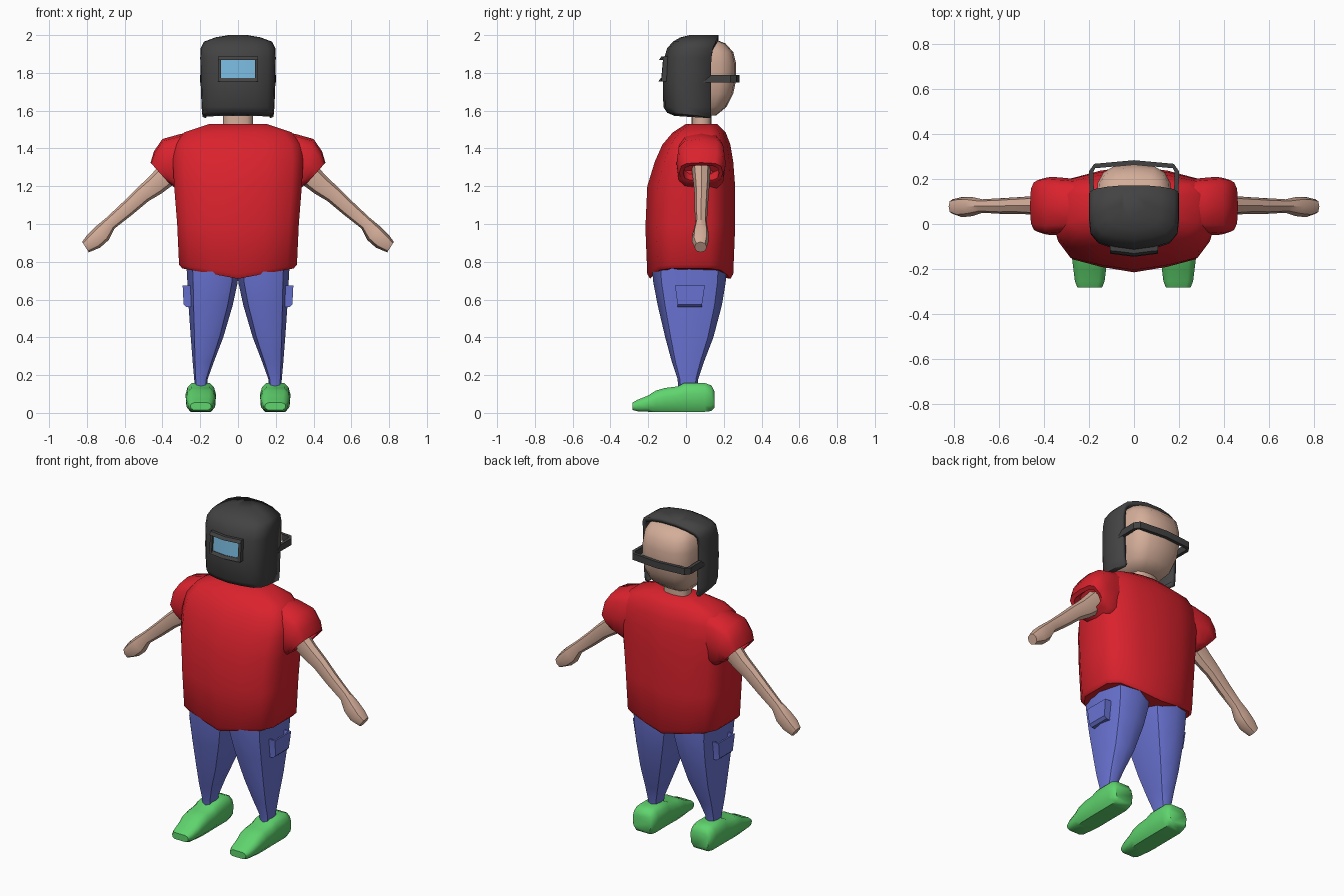
import bpy, bmesh, math

if "Cube" in bpy.data.objects:
    bpy.data.objects.remove(bpy.data.objects["Cube"])


def material(name, rgb):
    m = bpy.data.materials.new(name)
    m.diffuse_color = (*rgb, 1)
    m.use_nodes = True
    m.node_tree.nodes["Principled BSDF"].inputs["Base Color"].default_value = m.diffuse_color
    return m


RED = material("shirt red", (0.70, 0.016, 0.026))
BLUE = material("trouser blue", (0.145, 0.175, 0.66))
GREEN = material("shoe green", (0.115, 0.66, 0.155))
SKIN = material("skin", (0.66, 0.42, 0.32))
DARK = material("mask grey", (0.055, 0.055, 0.055))
GLASS = material("visor blue", (0.19, 0.48, 0.72))


def finish(bm, name, mat, mirror=False, angle=45, thickness=0):
    bmesh.ops.recalc_face_normals(bm, faces=bm.faces)
    me = bpy.data.meshes.new(name)
    bm.to_mesh(me)
    bm.free()
    me.materials.append(mat)
    ob = bpy.data.objects.new(name, me)
    bpy.context.collection.objects.link(ob)
    bpy.ops.object.select_all(action='DESELECT')
    ob.select_set(True)
    bpy.context.view_layer.objects.active = ob
    bpy.ops.object.shade_smooth_by_angle(angle=math.radians(angle))
    if thickness:
        mod = ob.modifiers.new("thickness", 'SOLIDIFY')
        mod.thickness, mod.offset = thickness, -1
    if mirror:
        ob.modifiers.new("mirror", 'MIRROR').use_clip = False
    return ob


def loft(name, rings, mat, closed=True, first_cap=True, **kw):
    """Skin a row of cross-sections that share one point count."""
    bm = bmesh.new()
    rows = [[bm.verts.new(p) for p in r] for r in rings]
    n = len(rows[0])
    for a, b in zip(rows, rows[1:]):
        for i in range(n if closed else n - 1):
            j = (i + 1) % n
            bm.faces.new((a[i], a[j], b[j], b[i]))
    if first_cap:
        bm.faces.new(rows[0])
    bm.faces.new(rows[-1])
    return finish(bm, name, mat, **kw)


def oval(x0, z0, x1, z1, y0, y1, n=12, p=0.75):
    """Rounded section spanning two x-z points and a y range."""
    pts = []
    for i in range(n):
        t = 2 * math.pi * i / n
        c, s = math.cos(t), math.sin(t)
        c, s = (math.copysign(abs(v) ** p, v) if abs(v) > 1e-6 else 0 for v in (c, s))
        pts.append(((x0 + x1) / 2 + c * (x0 - x1) / 2,
                    (y0 + y1) / 2 + s * (y1 - y0) / 2,
                    (z0 + z1) / 2 + c * (z0 - z1) / 2))
    return pts


# Shirt body: plan outline with a ridge down the front and back
half = [(0, -1), (.45, -.9), (.84, -.76), (1, -.45), (1, .45), (.84, .75), (.45, .9), (0, 1)]
plan = half + [(-x, y) for x, y in half[-2:0:-1]]


def torso_ring(z, w, y0, y1, dip):
    return [(x * w, (y0 + y1) / 2 + y * (y1 - y0) / 2, z - dip * (1 - abs(x))) for x, y in plan]


loft("shirt", [torso_ring(*r) for r in [
    (.765, .295, -.19, .235, .055), (.785, .312, -.205, .25, .05),
    (1.0, .322, -.215, .26, .02), (1.2, .338, -.205, .26, 0),
    (1.33, .345, -.165, .25, 0), (1.42, .335, -.125, .235, 0),
    (1.485, .285, -.07, .21, 0), (1.53, .15, 0, .165, 0)]], RED)

# Sleeves with a recessed opening
loft("sleeve", [oval(*r, p=.6) for r in [
    (.18, 1.50, .20, 1.20, -.03, .19), (.31, 1.475, .30, 1.17, -.045, .205),
    (.40, 1.45, .335, 1.19, -.05, .21), (.445, 1.385, .35, 1.205, -.045, .205),
    (.463, 1.325, .365, 1.215, -.035, .195), (.445, 1.31, .375, 1.23, -.015, .175),
    (.40, 1.35, .33, 1.27, -.015, .175)]], RED, mirror=True, angle=50)

# Arms ending in mitten-like hands
loft("arm", [oval(*r, n=8, p=.9) for r in [
    (.38, 1.35, .30, 1.24, .03, .13), (.47, 1.25, .40, 1.165, .04, .125),
    (.535, 1.19, .475, 1.12, .045, .12), (.61, 1.115, .565, 1.045, .045, .115),
    (.695, 1.035, .655, .975, .05, .11), (.755, .985, .685, .915, .035, .12),
    (.80, .94, .73, .875, .03, .12), (.825, .905, .79, .85, .045, .11)]],
    SKIN, mirror=True)

# Trouser legs
loft("trouser_leg", [oval(*r, n=8, p=.75) for r in [
    (.272, .765, -.005, .765, -.18, .215), (.268, .69, .002, .69, -.173, .21),
    (.262, .57, .028, .57, -.15, .19), (.25, .40, .078, .40, -.11, .145),
    (.24, .27, .128, .27, -.075, .095), (.232, .18, .16, .18, -.045, .065),
    (.228, .13, .165, .13, -.04, .06)]], BLUE, mirror=True, angle=50)


# Side pockets, open at the top
def rect(x0, x1, y0, y1, z):
    return [(x0, y0, z), (x1, y0, z), (x1, y1, z), (x0, y1, z)]


loft("pocket", [rect(*r) for r in [
    (.24, .272, -.045, .085, .56), (.24, .288, -.045, .085, .575),
    (.24, .293, -.058, .1, .675), (.25, .283, -.048, .09, .675),
    (.25, .272, -.04, .08, .63)]], BLUE, mirror=True, angle=20)


# Shoes, lofted from heel to toe
def shoe_ring(y, w, bottom, top):
    h = top - bottom
    side = [(.68, 0), (.95, .22), (1, .62), (.88, .85), (.6, 1)]
    pts = side + [(-x, z) for x, z in reversed(side)]
    return [(.197 + x * w, y, bottom + z * h) for x, z in pts]


loft("shoe", [shoe_ring(*r) for r in [
    (.15, .06, .025, .115), (.135, .072, .01, .145), (.10, .08, .006, .158),
    (-.01, .08, .006, .158), (-.045, .08, .006, .14), (-.11, .08, .005, .132),
    (-.16, .078, .005, .118), (-.20, .073, .006, .092), (-.255, .066, .008, .07),
    (-.283, .055, .015, .055)]], GREEN, mirror=True)

# Neck and head
loft("neck", [oval(-.08, z, .08, z, .03, .135) for z in (1.48, 1.64)], SKIN)
loft("head", [oval(-w, z, w, z, y0, y1, n=16, p=.65) for z, w, y0, y1 in [
    (1.575, .10, -.04, .16), (1.62, .14, -.07, .215), (1.69, .163, -.085, .25),
    (1.76, .17, -.09, .265), (1.85, .17, -.085, .265), (1.91, .163, -.06, .25),
    (1.955, .14, -.03, .21), (1.975, .10, .0, .16)]], SKIN, angle=60)


# Welding mask: a shell that is open behind and below
def mask_ring(z, w, y0, y1, rise):
    side = [(1, 1), (1, .5), (.97, .3), (.8, .14), (.45, .05), (0, 0)]
    pts = side + [(-x, y) for x, y in side[-2::-1]]
    return [(x * w, y0 + y * (y1 - y0), z + rise * (1 - y)) for x, y in pts]


loft("mask", [mask_ring(*r) for r in [
    (1.56, .17, -.06, .13, .012), (1.567, .188, -.10, .132, .022),
    (1.62, .193, -.12, .132, 0), (1.75, .198, -.122, .132, 0),
    (1.88, .2, -.115, .134, 0), (1.93, .198, -.10, .142, 0),
    (1.965, .18, -.07, .155, 0), (1.988, .12, -.03, .166, 0),
    (2.0, .05, .02, .172, 0)]], DARK, closed=False, first_cap=False, thickness=.025)


# Visor: a slightly bent pane inside a raised frame
def bent_slab(name, x0, x1, z0, z1, front, mat):
    xs = [x0, 0, x1] if x0 < 0 < x1 else [x0, x1]
    rings = []
    for x in xs:
        y = front + abs(x) * .13
        rings.append([(x, y, z0), (x, y + .012, z1), (x, y + .04, z1), (x, y + .04, z0)])
    loft(name, rings, mat, angle=25)


bent_slab("visor_glass", -.092, .092, 1.768, 1.872, -.131, GLASS)
bent_slab("frame_top", -.106, .106, 1.868, 1.886, -.143, DARK)
bent_slab("frame_bottom", -.106, .106, 1.755, 1.772, -.146, DARK)
bent_slab("frame_left", -.106, -.089, 1.755, 1.886, -.144, DARK)
bent_slab("frame_right", .089, .106, 1.755, 1.886, -.144, DARK)

# Head strap around the back of the head
path = [(.188, .09, 0), (.19, .235, 0), (.175, .258, .012), (0, .274, .012)]
path += [(-x, y, 0) for x, y, _ in path[-2::-1]]
strap = []
for i, (x, y, _) in enumerate(path):
    ax, ay, _ = path[max(i - 1, 0)]
    bx, by, _ = path[min(i + 1, len(path) - 1)]
    d = math.hypot(bx - ax, by - ay)
    nx, ny = (by - ay) / d * .01, -(bx - ax) / d * .01
    strap.append([(x + nx, y + ny, 1.748), (x + nx, y + ny, 1.788),
                  (x - nx, y - ny, 1.788), (x - nx, y - ny, 1.748)])
loft("head_strap", strap, DARK, angle=30)
